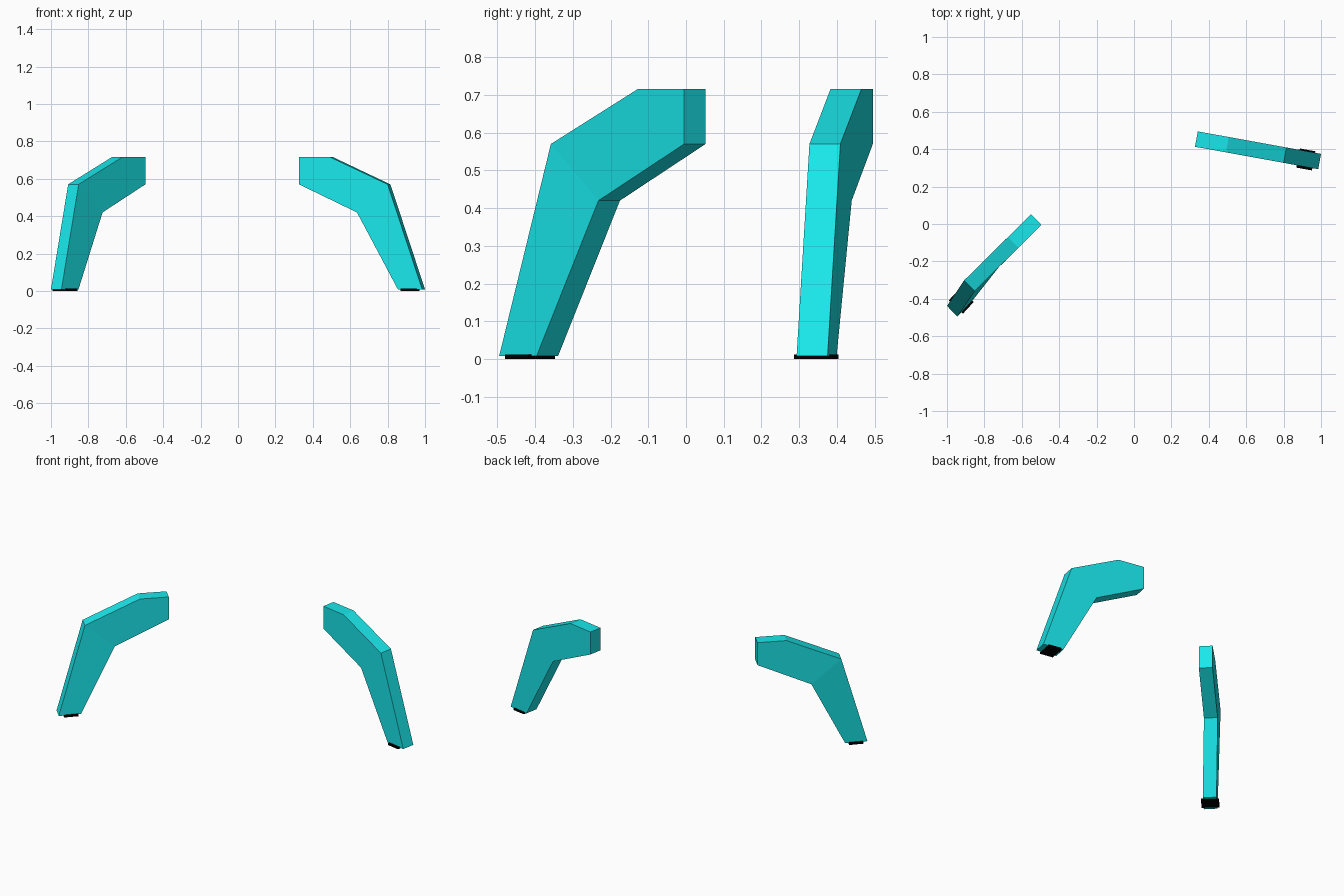
import bpy, bmesh
from math import radians
from mathutils import Vector, Matrix

if "Cube" in bpy.data.objects:
    bpy.data.objects.remove(bpy.data.objects["Cube"])


def material(name, color):
    m = bpy.data.materials.new(name)
    m.diffuse_color = (*color, 1)
    m.use_nodes = True
    m.node_tree.nodes["Principled BSDF"].inputs["Base Color"].default_value = m.diffuse_color
    return m


CYAN = material("cyan", (0.01, 0.80, 0.83))
BLACK = material("black", (0.0, 0.0, 0.0))


def finish(name, bm, mat):
    bmesh.ops.recalc_face_normals(bm, faces=bm.faces)
    me = bpy.data.meshes.new(name)
    bm.to_mesh(me)
    bm.free()
    me.materials.append(mat)
    ob = bpy.data.objects.new(name, me)
    bpy.context.collection.objects.link(ob)


def leg(name, outline, thickness):
    """Bent plank: front outline swept sideways by the thickness vector."""
    bm = bmesh.new()
    t = Vector(thickness)
    front = [bm.verts.new(p) for p in outline]
    back = [bm.verts.new(Vector(p) + t) for p in outline]
    for side in (front, back):
        bm.faces.new([side[i] for i in (0, 1, 2, 3, 6)])   # upper arm
        bm.faces.new([side[i] for i in (6, 3, 4, 5)])      # lower leg
    n = len(outline)
    for i in range(n):
        j = (i + 1) % n
        bm.faces.new((front[i], front[j], back[j], back[i]))
    finish(name, bm, CYAN)


def pad(name, x, y, angle):
    bm = bmesh.new()
    bmesh.ops.create_cube(bm, size=1, matrix=Matrix.Translation((x, y, 0.006))
                          @ Matrix.Rotation(radians(angle), 4, 'Z')
                          @ Matrix.Diagonal((0.085, 0.104, 0.012, 1)))
    finish(name, bm, BLACK)


# Outline order: inner bottom, inner top, top bend, shoulder, foot outer, foot inner, underside bend
leg("right_leg", [(0.326, 0.413, 0.57), (0.326, 0.413, 0.716), (0.492, 0.383, 0.716),
                  (0.80, 0.327, 0.57), (0.985, 0.293, 0.008), (0.855, 0.317, 0.008),
                  (0.636, 0.357, 0.42)], (0.015, 0.082, 0))
leg("left_leg", [(-0.495, -0.005, 0.57), (-0.495, -0.005, 0.716), (-0.618, -0.127, 0.716),
                 (-0.852, -0.358, 0.57), (-0.944, -0.495, 0.008), (-0.853, -0.396, 0.008),
                 (-0.724, -0.232, 0.42)], (-0.056, 0.057, 0))

# Foot pads
pad("right_foot_pad", 0.919, 0.345, -10.3)
pad("left_foot_pad", -0.924, -0.413, 47.4)
